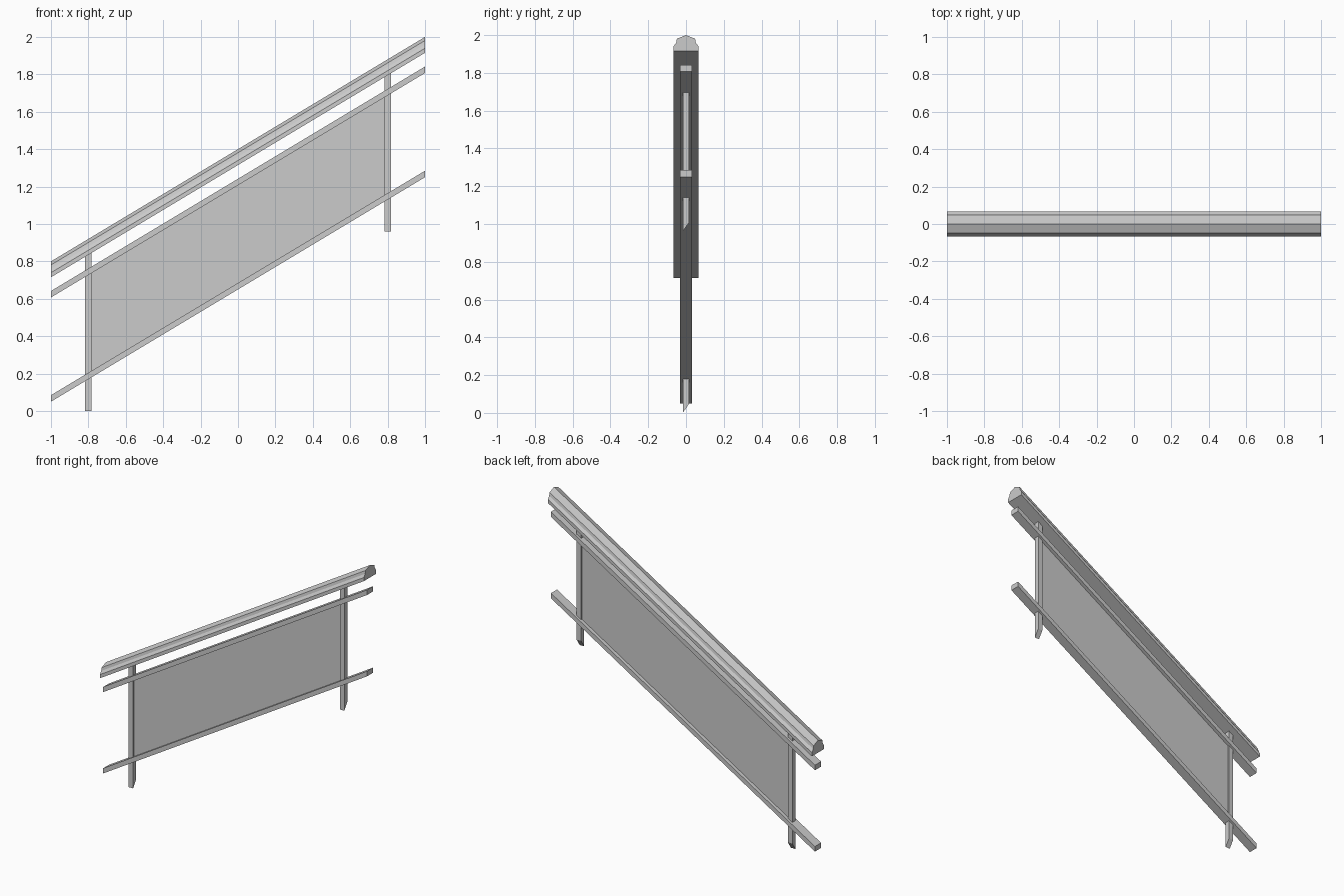
import bpy
import bmesh

cube = bpy.data.objects.get("Cube")
if cube:
    bpy.data.objects.remove(cube, do_unlink=True)

SLOPE = 0.6  # rise of the stair per unit of run

metal = bpy.data.materials.new("light_grey_metal")
metal.use_nodes = True
grey = (0.6, 0.6, 0.6, 1)
metal.diffuse_color = grey
metal.node_tree.nodes["Principled BSDF"].inputs["Base Color"].default_value = grey


def sloped_bar(name, profile, x0, x1, z_mid):
    """Sweep a (y, z) profile from x0 to x1 along the slope, with upright ends."""
    bm = bmesh.new()
    ends = [[bm.verts.new((x, y, z_mid + SLOPE * x + z)) for y, z in profile]
            for x in (x0, x1)]
    bm.faces.new(ends[0])
    bm.faces.new(ends[1])
    n = len(profile)
    for i in range(n):
        j = (i + 1) % n
        bm.faces.new((ends[0][i], ends[0][j], ends[1][j], ends[1][i]))
    bmesh.ops.recalc_face_normals(bm, faces=bm.faces)
    mesh = bpy.data.meshes.new(name)
    bm.to_mesh(mesh)
    bm.free()
    mesh.materials.append(metal)
    obj = bpy.data.objects.new(name, mesh)
    bpy.context.collection.objects.link(obj)
    return obj


def rectangle(half_width, bottom, top):
    return [(-half_width, bottom), (half_width, bottom),
            (half_width, top), (-half_width, top)]


# Handrail with stepped sides and a ridged top
half = [(0.066, 0), (0.066, 0.025), (0.052, 0.045), (0.048, 0.066)]
handrail = half + [(0, 0.085)] + [(-y, z) for y, z in reversed(half)]
sloped_bar("handrail", handrail, -1, 1, 1.315)

# Thin rails above and below the panel
for name, z in (("upper_rail", 1.207), ("lower_rail", 0.65)):
    sloped_bar(name, rectangle(0.033, 0, 0.035), -1, 1, z)

# Infill panel between the rails and posts
sloped_bar("panel", rectangle(0.008, 0.68, 1.21), -0.786, 0.786, 0)

# Posts: level foot with a bevel cut, top following the handrail
for name, x in (("right_post", -0.8), ("left_post", 0.8)):
    foot = 0.48 + SLOPE * x
    top = 1.32
    profile = [(-0.017, 0.48), (0.017, 0.53), (0.017, top), (-0.017, top)]
    post = sloped_bar(name, profile, x - 0.017, x + 0.017, 0)
    for v in post.data.vertices:
        if v.co.z < foot + 0.1:
            v.co.z -= SLOPE * (v.co.x - x)
